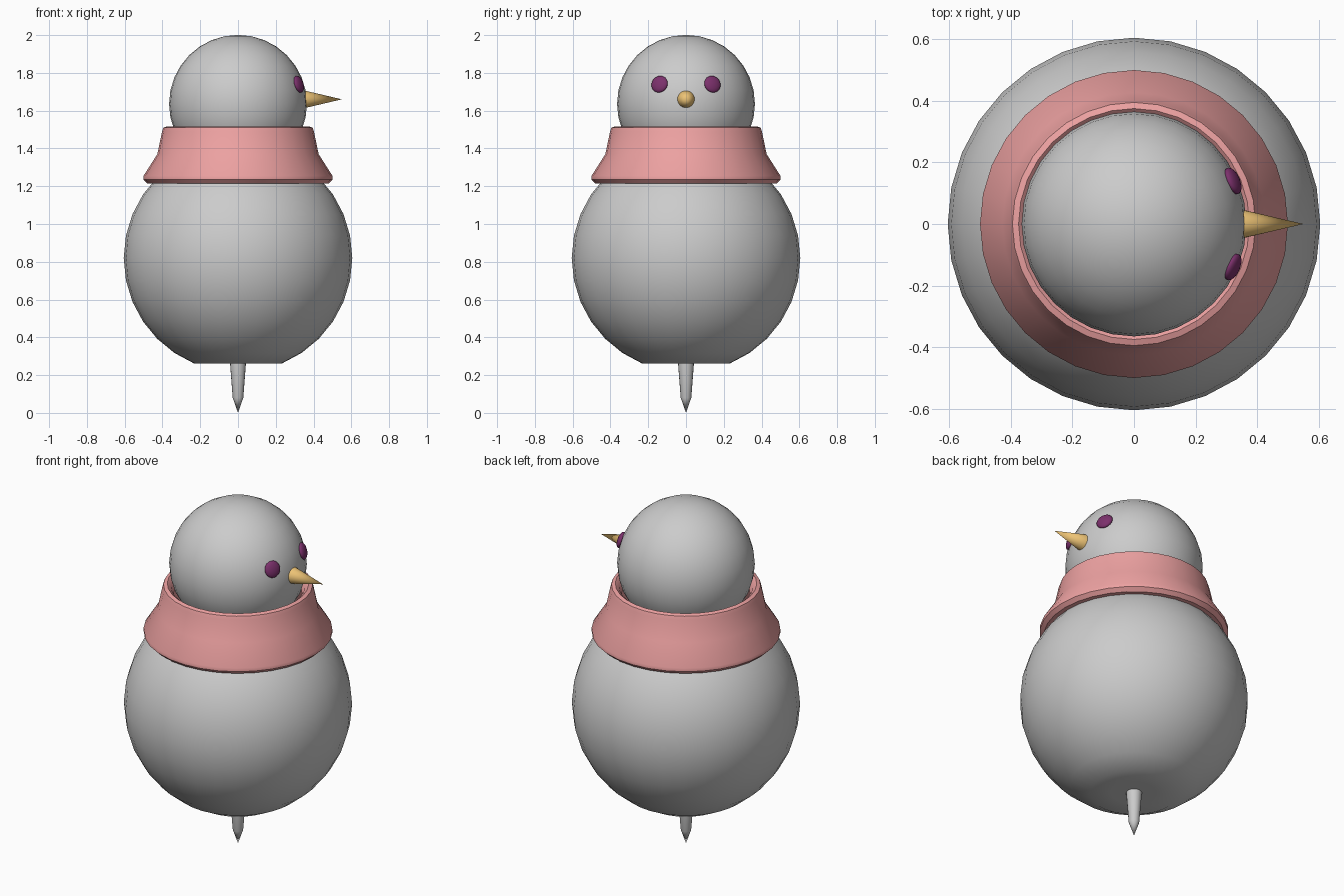
import bpy, math
from mathutils import Vector

if "Cube" in bpy.data.objects:
    bpy.data.objects.remove(bpy.data.objects["Cube"])

HEAD_Z, HEAD_R = 1.636, 0.365
BODY_Z, BODY_R = 0.82, 0.605


def material(name, rgb):
    m = bpy.data.materials.new(name)
    m.diffuse_color = (*rgb, 1)
    m.use_nodes = True
    m.node_tree.nodes["Principled BSDF"].inputs["Base Color"].default_value = m.diffuse_color
    return m


def finish(obj, name, mat=None, angle=35):
    obj.name = name
    if mat:
        obj.data.materials.append(mat)
    bpy.ops.object.select_all(action='DESELECT')
    obj.select_set(True)
    bpy.context.view_layer.objects.active = obj
    bpy.ops.object.shade_smooth_by_angle(angle=math.radians(angle))
    return obj


def ball(radius, location, segments=32, rings=16):
    bpy.ops.mesh.primitive_uv_sphere_add(segments=segments, ring_count=rings,
                                         radius=radius, location=location)
    return bpy.context.object


def lathe(profile, segments, closed=False):
    """Revolve (radius, z) points around z; a zero radius makes a single pole."""
    verts, rows, faces = [], [], []
    for r, z in profile:
        n = 1 if r == 0 else segments
        rows.append([len(verts) + i % n for i in range(segments)])
        for i in range(n):
            a = 2 * math.pi * i / segments
            verts.append((r * math.cos(a), r * math.sin(a), z))
    pairs = list(zip(rows, rows[1:])) + ([(rows[-1], rows[0])] if closed else [])
    for lo, hi in pairs:
        for i in range(segments):
            j = (i + 1) % segments
            faces.append(list(dict.fromkeys((lo[i], lo[j], hi[j], hi[i]))))
    mesh = bpy.data.meshes.new("lathe")
    mesh.from_pydata(verts, [], faces)
    obj = bpy.data.objects.new("lathe", mesh)
    bpy.context.collection.objects.link(obj)
    return obj


red = material("scarf_red", (0.85, 0.36, 0.36))
orange = material("nose_orange", (0.85, 0.55, 0.18))
dark = material("eye_dark", (0.2, 0.03, 0.15))

# Body: sphere with its bottom rings pressed flat
body = ball(BODY_R, (0, 0, BODY_Z))
floor = -BODY_R * math.cos(math.radians(22.5))
for v in body.data.vertices:
    v.co.z = max(v.co.z, floor)
finish(body, "body")

# Head
finish(ball(HEAD_R, (0, 0, HEAD_Z)), "head")

# Scarf: closed flared collar, outside from bottom to top, then the inside
collar = [(0.44, 1.215), (0.48, 1.215), (0.50, 1.235), (0.50, 1.255),
          (0.427, 1.37), (0.402, 1.49), (0.395, 1.51), (0.375, 1.517),
          (0.355, 1.50), (0.34, 1.46), (0.37, 1.36), (0.44, 1.25)]
finish(lathe(collar, 32, closed=True), "scarf", red)

# Ground spike
spike = [(0, 0), (0.028, 0.08), (0.042, 0.26), (0.042, 0.29), (0, 0.29)]
finish(lathe(spike, 16), "ground_spike")

# Nose: cone pointing along +x
bpy.ops.mesh.primitive_cone_add(vertices=24, radius1=0.047, radius2=0, depth=0.20,
                                location=(0.45, 0, 1.66), rotation=(0, math.pi / 2, 0))
finish(bpy.context.object, "nose", orange)

# Eyes: flattened balls lying on the head surface
for side, label in ((-1, "left"), (1, "right")):
    out = Vector((0.321, side * 0.14, 0.104))
    eye = ball(1, out + Vector((0, 0, HEAD_Z)), 20, 12)
    eye.scale = (0.046, 0.046, 0.02)
    eye.rotation_euler = out.to_track_quat('Z', 'Y').to_euler()
    finish(eye, "eye_" + label, dark)
